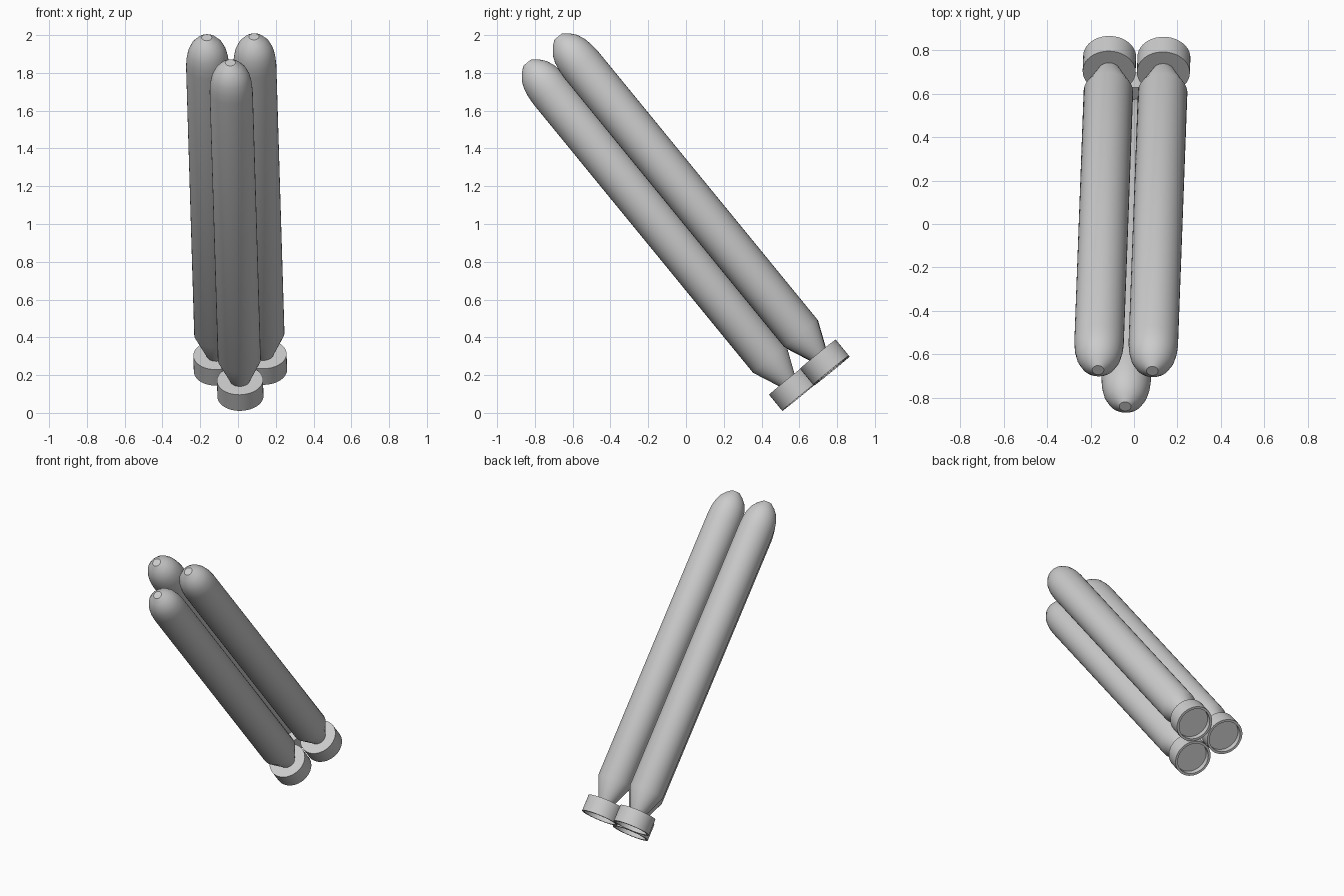
import bpy, bmesh, math
from mathutils import Vector, Matrix

if "Cube" in bpy.data.objects:
    bpy.data.objects.remove(bpy.data.objects["Cube"])

SEG = 40

# Bundle frame: local z runs from tail to nose, local y points to the upper pair
axis = Vector((-0.0235, -0.633, 0.774)).normalized()
up = Vector((0, 0.774, 0.633)).normalized()
side = up.cross(axis).normalized()
frame = Matrix((side, up, axis)).transposed().to_4x4()
frame.translation = Vector((0.013, 0.604, 0.088))

# (radius, distance from tail)
CASING = [(0, 0.10), (0.048, 0.10), (0.114, 0.254), (0.114, 2.09), (0.110, 2.14),
          (0.101, 2.185), (0.084, 2.225), (0.057, 2.258), (0.027, 2.282), (0, 2.282)]
TAIL_CUP = [(0, 0.035), (0.106, 0.035), (0.106, 0), (0.122, 0), (0.122, 0.11), (0, 0.11)]


def lathe(name, profile, offset):
    bm = bmesh.new()
    verts = [bm.verts.new((r, 0, z)) for r, z in profile]
    edges = [bm.edges.new(pair) for pair in zip(verts, verts[1:])]
    bmesh.ops.spin(bm, geom=verts + edges, cent=(0, 0, 0), axis=(0, 0, 1),
                   angle=math.tau, steps=SEG, use_merge=True)
    bmesh.ops.remove_doubles(bm, verts=bm.verts, dist=1e-5)
    bmesh.ops.recalc_face_normals(bm, faces=bm.faces)
    mesh = bpy.data.meshes.new(name)
    bm.to_mesh(mesh)
    bm.free()
    obj = bpy.data.objects.new(name, mesh)
    bpy.context.collection.objects.link(obj)
    obj.matrix_world = frame @ Matrix.Translation(offset)
    bpy.ops.object.select_all(action='DESELECT')
    obj.select_set(True)
    bpy.context.view_layer.objects.active = obj
    bpy.ops.object.shade_smooth_by_angle(angle=math.radians(30))
    return obj


# Three shells packed in a triangle, each a casing with a hollow tail cup
for label, x, y in (("lower", 0, 0), ("left", -0.125, 0.214), ("right", 0.125, 0.214)):
    lathe(label + "_casing", CASING, (x, y, 0))
    lathe(label + "_tail_cup", TAIL_CUP, (x, y, 0))
